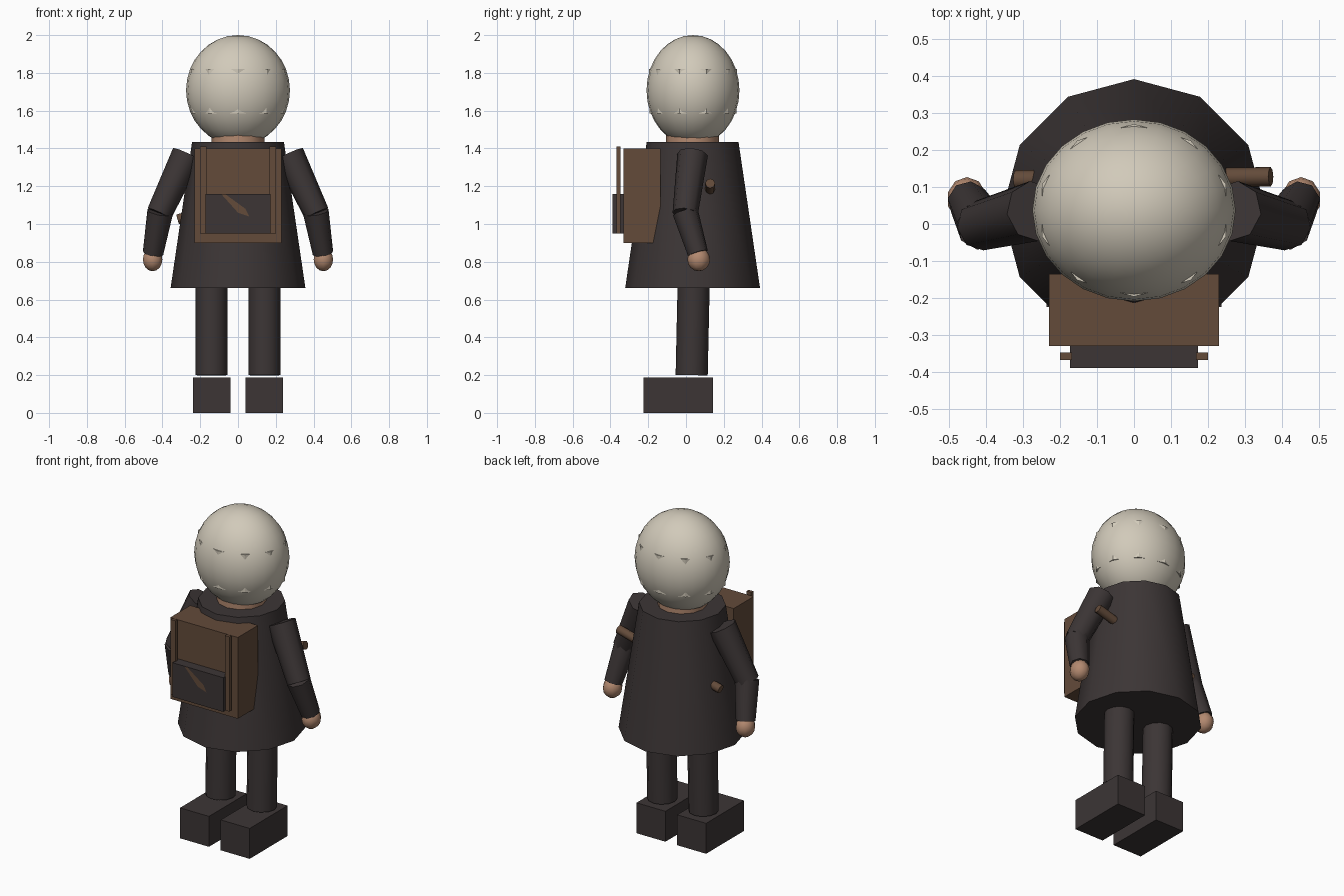
import bpy, bmesh, math
from mathutils import Vector, Matrix

if "Cube" in bpy.data.objects:
    bpy.data.objects.remove(bpy.data.objects["Cube"])

def material(name, col):
    m = bpy.data.materials.new(name)
    m.diffuse_color = (*col, 1)
    m.use_nodes = True
    m.node_tree.nodes["Principled BSDF"].inputs["Base Color"].default_value = m.diffuse_color
    return m

DARK = material("dark cloth", (0.045, 0.036, 0.036))
BROWN = material("brown leather", (0.125, 0.070, 0.042))
CREAM = material("cream", (0.64, 0.59, 0.49))
SKIN = material("skin", (0.45, 0.25, 0.16))

def finish(name, bm, mat, smooth=None):
    bmesh.ops.recalc_face_normals(bm, faces=bm.faces)
    me = bpy.data.meshes.new(name)
    bm.to_mesh(me)
    bm.free()
    ob = bpy.data.objects.new(name, me)
    bpy.context.collection.objects.link(ob)
    me.materials.append(mat)
    if smooth:
        bpy.ops.object.select_all(action='DESELECT')
        ob.select_set(True)
        bpy.context.view_layer.objects.active = ob
        bpy.ops.object.shade_smooth_by_angle(angle=math.radians(smooth))
    return ob

def tube(name, a, b, r1, r2, sides, mat, smooth=50, turn=0):
    """Capped cone from a to b."""
    a, b = Vector(a), Vector(b)
    d = b - a
    rot = Vector((0, 0, 1)).rotation_difference(d).to_matrix().to_4x4()
    bm = bmesh.new()
    bmesh.ops.create_cone(bm, cap_ends=True, segments=sides, radius1=r1, radius2=r2, depth=d.length,
                          matrix=Matrix.Translation((a + b) / 2) @ rot @ Matrix.Rotation(turn, 4, 'Z'))
    return finish(name, bm, mat, smooth)

def box(name, lo, hi, mat):
    lo, hi = Vector(lo), Vector(hi)
    bm = bmesh.new()
    bmesh.ops.create_cube(bm, size=1, matrix=Matrix.Translation((lo + hi) / 2) @ Matrix.Diagonal((*(hi - lo), 1)))
    return finish(name, bm, mat)

def ball(name, c, r, u, v, mat):
    bm = bmesh.new()
    bmesh.ops.create_uvsphere(bm, u_segments=u, v_segments=v, radius=1,
                              matrix=Matrix.Translation(c) @ Matrix.Diagonal((*r, 1)))
    return finish(name, bm, mat, 60)

# Head with a ten-sided band whose corners just break the surface
ball("head", (0, 0.037, 1.708), (0.275, 0.246, 0.292), 24, 16, CREAM)
bm = bmesh.new()
bmesh.ops.create_cone(bm, cap_ends=True, segments=10, radius1=0.257, radius2=0.261, depth=0.235,
                      matrix=Matrix.Translation((0, 0.037, 1.7025)) @ Matrix.Diagonal((1, 0.895, 1, 1))
                      @ Matrix.Rotation(math.pi / 2 + math.pi / 10 * 1, 4, 'Z'))
finish("head_band", bm, CREAM)

# Neck and coat
tube("neck", (0, 0.035, 1.40), (0, 0.035, 1.47), 0.14, 0.14, 12, SKIN)
tube("coat", (0, 0.035, 0.66), (0, 0.035, 1.435), 0.357, 0.243, 12, DARK)

# Limbs on both sides
for s, side in ((-1, "left"), (1, "right")):
    tube(side + "_leg", (s * 0.14, 0.03, 0.20), (s * 0.14, 0.042, 0.75), 0.085, 0.085, 12, DARK)
    x = sorted((s * 0.04, s * 0.237))
    box(side + "_boot", (x[0], -0.225, 0), (x[1], 0.143, 0.187), DARK)
    tube(side + "_upper_arm", (s * 0.27, 0.035, 1.367), (s * 0.417, -0.004, 1.055), 0.082, 0.068, 8, DARK, 50, math.pi / 8)
    tube(side + "_forearm", (s * 0.412, -0.004, 1.065), (s * 0.45, 0.063, 0.845), 0.069, 0.055, 8, DARK, 50, math.pi / 8)
    ball(side + "_hand", (s * 0.452, 0.067, 0.812), (0.054, 0.06, 0.062), 10, 8, SKIN)
    # pack strap standing off the pack
    x = sorted((s * 0.168, s * 0.2))
    box(side + "_pack_strap", (x[0], -0.368, 0.95), (x[1], -0.348, 1.41), BROWN)

# Pack and its pocket
box("pack", (-0.23, -0.33, 0.9), (0.23, -0.135, 1.4), BROWN)
box("pack_pocket", (-0.173, -0.39, 0.95), (0.173, -0.325, 1.16), DARK)

# Diagonal worn patch on the pocket
bm = bmesh.new()
pts = [(-0.09, 1.16), (-0.07, 1.16), (0.04, 1.08), (0.06, 1.04), (0.0, 1.06)]
bm.faces.new([bm.verts.new((x, -0.392, z)) for x, z in pts])
finish("pocket_patch", bm, BROWN)

# Rod tucked through the coat
tube("rod", (-0.32, 0.12, 1.025), (0.37, 0.128, 1.215), 0.026, 0.026, 8, BROWN)
